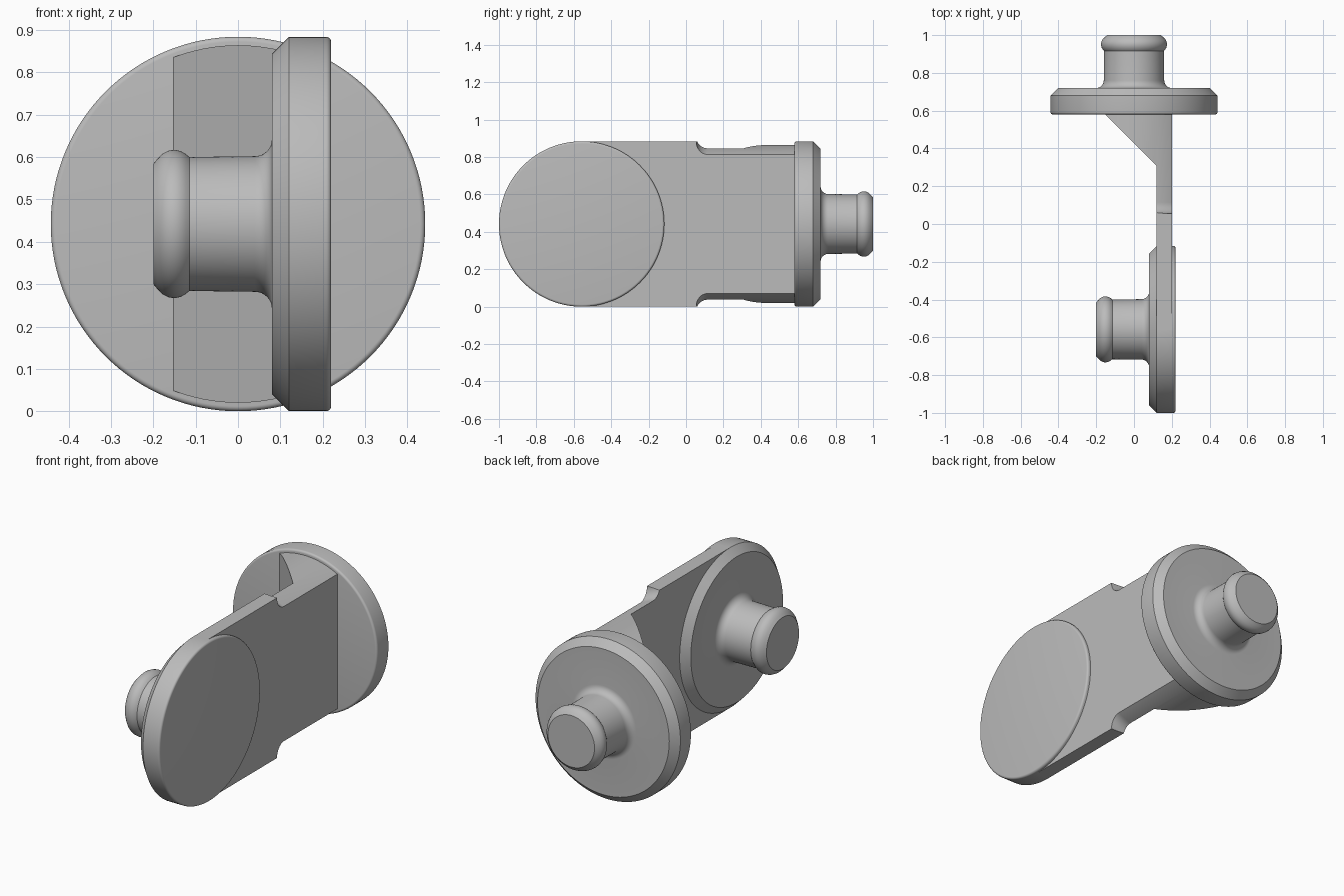
import bpy, bmesh
from math import pi, sin, cos, radians
from mathutils import Matrix, Vector

if "Cube" in bpy.data.objects:
    bpy.data.objects.remove(bpy.data.objects["Cube"])

R = 0.442          # disc radius, also half the link height
HINGE_Y = -0.558   # centre of the front disc

grey = bpy.data.materials.new("plain grey")
grey.use_nodes = True
grey.diffuse_color = (0.5, 0.5, 0.5, 1)
grey.node_tree.nodes["Principled BSDF"].inputs["Base Color"].default_value = (0.5, 0.5, 0.5, 1)


def finish(bm, name):
    bmesh.ops.recalc_face_normals(bm, faces=bm.faces)
    mesh = bpy.data.meshes.new(name)
    bm.to_mesh(mesh)
    bm.free()
    mesh.materials.append(grey)
    obj = bpy.data.objects.new(name, mesh)
    bpy.context.collection.objects.link(obj)
    return obj


def activate(obj):
    bpy.ops.object.select_all(action='DESELECT')
    obj.select_set(True)
    bpy.context.view_layer.objects.active = obj


def arc(cr, cz, rad, a0, a1, n=8):
    """Points (radius, height) along an arc."""
    angles = [radians(a0 + (a1 - a0) * i / n) for i in range(n + 1)]
    return [(cr + rad * cos(a), cz + rad * sin(a)) for a in angles]


def lathe(name, profile, matrix, steps=128):
    """Revolve (radius, height) points around local z, with flat end caps."""
    bm = bmesh.new()
    rings = []
    for r, z in profile:
        rings.append([bm.verts.new((r * cos(2 * pi * i / steps), r * sin(2 * pi * i / steps), z))
                      for i in range(steps)])
    for a, b in zip(rings, rings[1:]):
        for i in range(steps):
            j = (i + 1) % steps
            bm.faces.new((a[i], a[j], b[j], b[i]))
    bm.faces.new(rings[0])
    bm.faces.new(rings[-1])
    bm.transform(matrix)
    return finish(bm, name)


# Disc with chamfered rim, filleted pin and rounded collar
disc = arc(R - 0.012, 0.012, 0.012, -90, 0, 5)
disc += [(R, 0.10), (R - 0.04, 0.14)]
disc += arc(0.2, 0.18, 0.04, 270, 180)
collar = [(0.158, 0.335), (0.165, 0.343), (0.172, 0.355), (0.175, 0.37),
          (0.173, 0.384), (0.166, 0.398), (0.154, 0.41), (0.142, 0.42)]
mid_z = R
to_left = Matrix.Translation((0.22, HINGE_Y, mid_z)) @ Matrix.Rotation(-pi / 2, 4, 'Y')
to_back = Matrix.Translation((0, 0.58, mid_z)) @ Matrix.Rotation(-pi / 2, 4, 'X')
parts = [lathe("front_disc_and_pin", disc + collar, to_left),
         lathe("back_disc_and_pin", disc + collar, to_back)]

# Link plate with triangular gusset, extruded from its plan
bm = bmesh.new()
plan = [(0.2, HINGE_Y), (0.2, 0.59), (-0.152, 0.59), (-0.152, 0.58), (0.12, 0.308), (0.12, HINGE_Y)]
base = bm.faces.new([bm.verts.new((x, y, 0)) for x, y in plan])
top = bmesh.ops.extrude_face_region(bm, geom=[base])["geom"]
bmesh.ops.translate(bm, verts=[v for v in top if isinstance(v, bmesh.types.BMVert)],
                    vec=Vector((0, 0, 2 * R)))
link = finish(bm, "link_plate")

# Trim the rear of the link to a round neck with a filleted shoulder
neck = [(1.0, -0.8), (1.0, 0.055)] + arc(0.482, 0.115, 0.06, 270, 180) + [(0.422, 0.7)]
neck_space = Matrix.Translation((0, 0, mid_z)) @ Matrix.Rotation(-pi / 2, 4, 'X')
cutter = lathe("neck_cutter", neck, neck_space)
cutter.hide_render = True
trim = link.modifiers.new("neck", 'BOOLEAN')
trim.operation = 'INTERSECT'
trim.solver = 'EXACT'
trim.object = cutter
activate(link)
bpy.ops.object.modifier_apply(modifier=trim.name)
bpy.data.objects.remove(cutter)
parts.append(link)

for part in parts:
    activate(part)
    bpy.ops.object.shade_smooth_by_angle(angle=radians(30))
